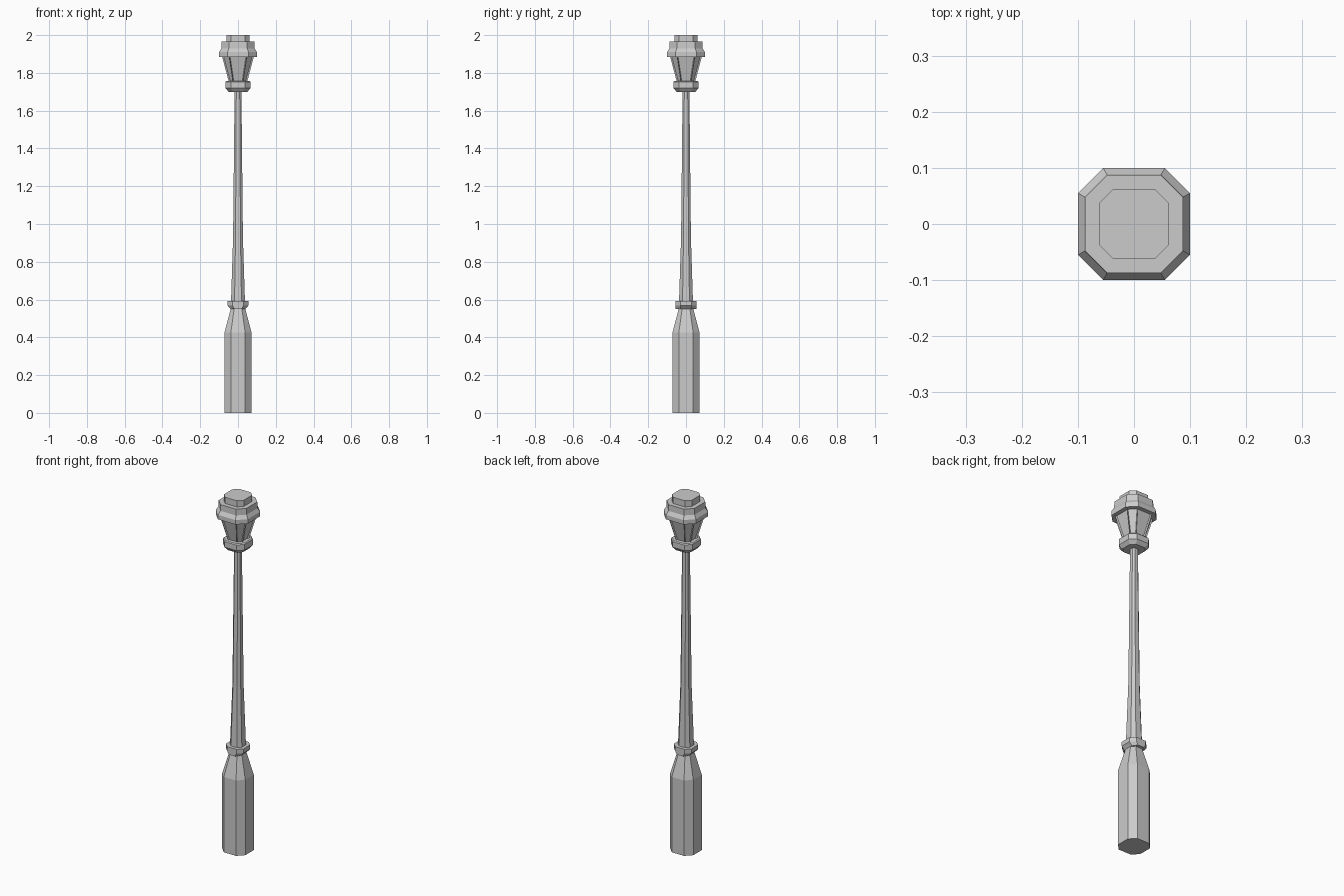
import bpy, bmesh

if "Cube" in bpy.data.objects:
    bpy.data.objects.remove(bpy.data.objects["Cube"])


def loft(name, rings, panels=False):
    """Stack chamfered-square rings (half x, half y, z, flat ratio) into a closed solid."""
    bm = bmesh.new()
    loops = []
    for rx, ry, z, k in rings:
        pts = [(1, -k), (1, k), (k, 1), (-k, 1), (-1, k), (-1, -k), (-k, -1), (k, -1)]
        loops.append([bm.verts.new((x * rx, y * ry, z)) for x, y in pts])
    sides = []
    for a, b in zip(loops, loops[1:]):
        for i in range(8):
            j = (i + 1) % 8
            sides.append(bm.faces.new((a[i], a[j], b[j], b[i])))
    bm.faces.new(loops[0][::-1])
    bm.faces.new(loops[-1])
    bm.normal_update()
    if panels:  # recessed panes framed by ribs
        bmesh.ops.inset_individual(bm, faces=sides, thickness=0.006, depth=-0.007)
    bmesh.ops.recalc_face_normals(bm, faces=bm.faces)
    mesh = bpy.data.meshes.new(name)
    bm.to_mesh(mesh)
    bm.free()
    obj = bpy.data.objects.new(name, mesh)
    bpy.context.collection.objects.link(obj)
    return obj


def turned(name, profile, k=0.53, panels=False):
    return loft(name, [(r, r, z, k) for r, z in profile], panels)


# pedestal with tapered shoulder
turned("pedestal", [(0.072, 0), (0.072, 0.425), (0.036, 0.56)])

# collar, undercut on the left and right sides
loft("collar", [(0.038, 0.055, 0.55, 0.53), (0.055, 0.055, 0.568, 0.53),
                (0.055, 0.055, 0.592, 0.53)])

# slender tapering shaft
turned("shaft", [(0.037, 0.585), (0.026, 0.93), (0.018, 1.71)], 0.5)

# cup under the lantern
turned("lantern_cup", [(0.050, 1.70), (0.067, 1.72), (0.067, 1.752), (0.062, 1.757)], 0.55)

# flared lantern body with recessed panes
turned("lantern_body", [(0.048, 1.75), (0.085, 1.89)], 0.55, panels=True)

# stepped roof and top block
turned("lantern_roof", [(0.100, 1.885), (0.100, 1.91), (0.088, 1.93), (0.087, 1.965)], 0.55)
turned("top_block", [(0.062, 1.96), (0.062, 2.0)], 0.6)
